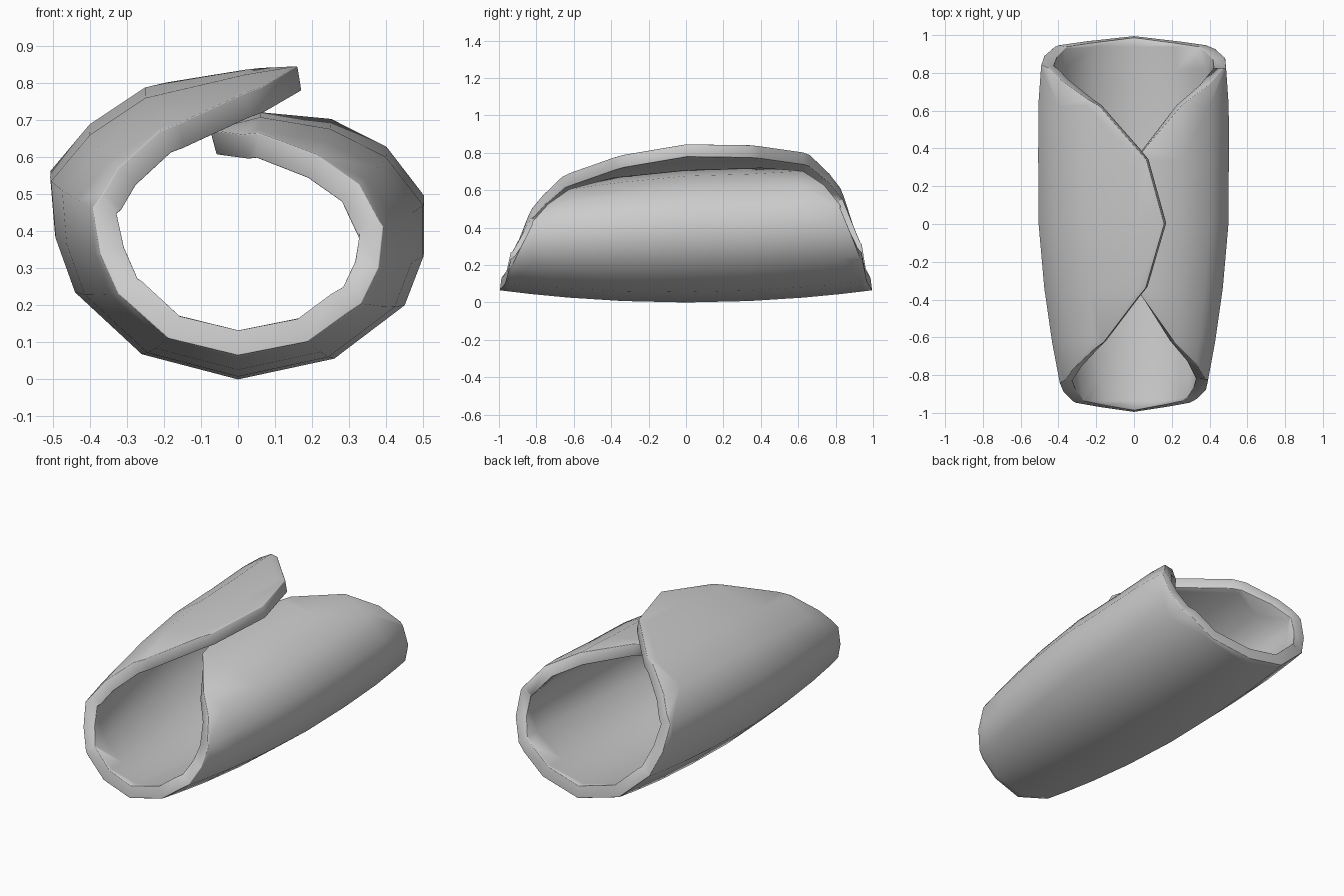
import bpy, bmesh
from math import sin, cos, radians, hypot
from mathutils import Vector

if "Cube" in bpy.data.objects:
    bpy.data.objects.remove(bpy.data.objects["Cube"])

# Outer cross-section of each half of the roll, from the bottom seam to the flap tip (x, z)
LEFT = [(0, 0), (-.26, .068), (-.44, .235), (-.492, .38), (-.505, .535),
        (-.40, .66), (-.25, .76), (.02, .823), (.16, .846)]
RIGHT = [(0, 0), (.26, .056), (.45, .20), (.5, .33), (.5, .47),
         (.40, .60), (.25, .676), (.06, .708), (-.075, .672)]
THICK = .068


def stations(path):
    # arc-length fraction at each profile point
    acc = [0]
    for a, b in zip(path, path[1:]):
        acc.append(acc[-1] + hypot(b[0] - a[0], b[1] - a[1]))
    return [d / acc[-1] for d in acc]


def along(path, t):
    # point at arc-length fraction t
    st = stations(path)
    for i in range(len(path) - 1):
        if t <= st[i + 1] or i == len(path) - 2:
            k = (t - st[i]) / (st[i + 1] - st[i])
            a, b = path[i], path[i + 1]
            return a[0] + (b[0] - a[0]) * k, a[1] + (b[1] - a[1]) * k


# Flat disc outline with 20 sides
bm = bmesh.new()
quarter = [0, 20, 39, 56, 72]
angles = [a for a in quarter] + [90] + [180 - a for a in quarter[::-1]]
angles += [360 - a for a in angles[-2:0:-1]]
bm.faces.new([bm.verts.new((cos(radians(a)), sin(radians(a)), 0)) for a in angles])


def cut(co, no):
    bmesh.ops.bisect_plane(bm, geom=bm.verts[:] + bm.edges[:] + bm.faces[:],
                           plane_co=co, plane_no=no, dist=1e-5)


# Slice it into rows and into columns at the bends of the roll
for a in quarter:
    for s in ((1, -1) if a else (1,)):
        cut((0, s * sin(radians(a)), 0), (0, 1, 0))
for t in stations(LEFT)[:-1]:
    cut((-t, 0, 0), (1, 0, 0))
for t in stations(RIGHT)[1:-1]:
    cut((t, 0, 0), (1, 0, 0))
bmesh.ops.remove_doubles(bm, verts=bm.verts[:], dist=.012)

# Roll the disc, narrowing towards the front and curving up at both ends
for v in bm.verts:
    u, y = v.co.x, v.co.y
    x, z = along(LEFT, -u) if u < 0 else along(RIGHT, u)
    f = min(1.004, 1 + .115 * y - .175 * y * y)
    v.co = Vector((x * f, y * .995, z * f + .065 * y * y))

# Outward normals: the bottom faces look down
bmesh.ops.recalc_face_normals(bm, faces=bm.faces[:])
bm.normal_update()
low = min(bm.faces, key=lambda f: f.calc_center_median().z)
if low.normal.z > 0:
    bmesh.ops.reverse_faces(bm, faces=bm.faces[:])

me = bpy.data.meshes.new("rolled_sheet")
bm.to_mesh(me)
bm.free()
roll = bpy.data.objects.new("rolled_sheet", me)
bpy.context.collection.objects.link(roll)

# Thickness and rounded rim
sol = roll.modifiers.new("thickness", 'SOLIDIFY')
sol.thickness = THICK
sol.offset = -1
bev = roll.modifiers.new("round_rim", 'BEVEL')
bev.width = .024
bev.segments = 2
bev.limit_method = 'ANGLE'
bev.angle_limit = radians(55)

bpy.context.view_layer.objects.active = roll
roll.select_set(True)
bpy.ops.object.shade_smooth_by_angle(angle=radians(60))
